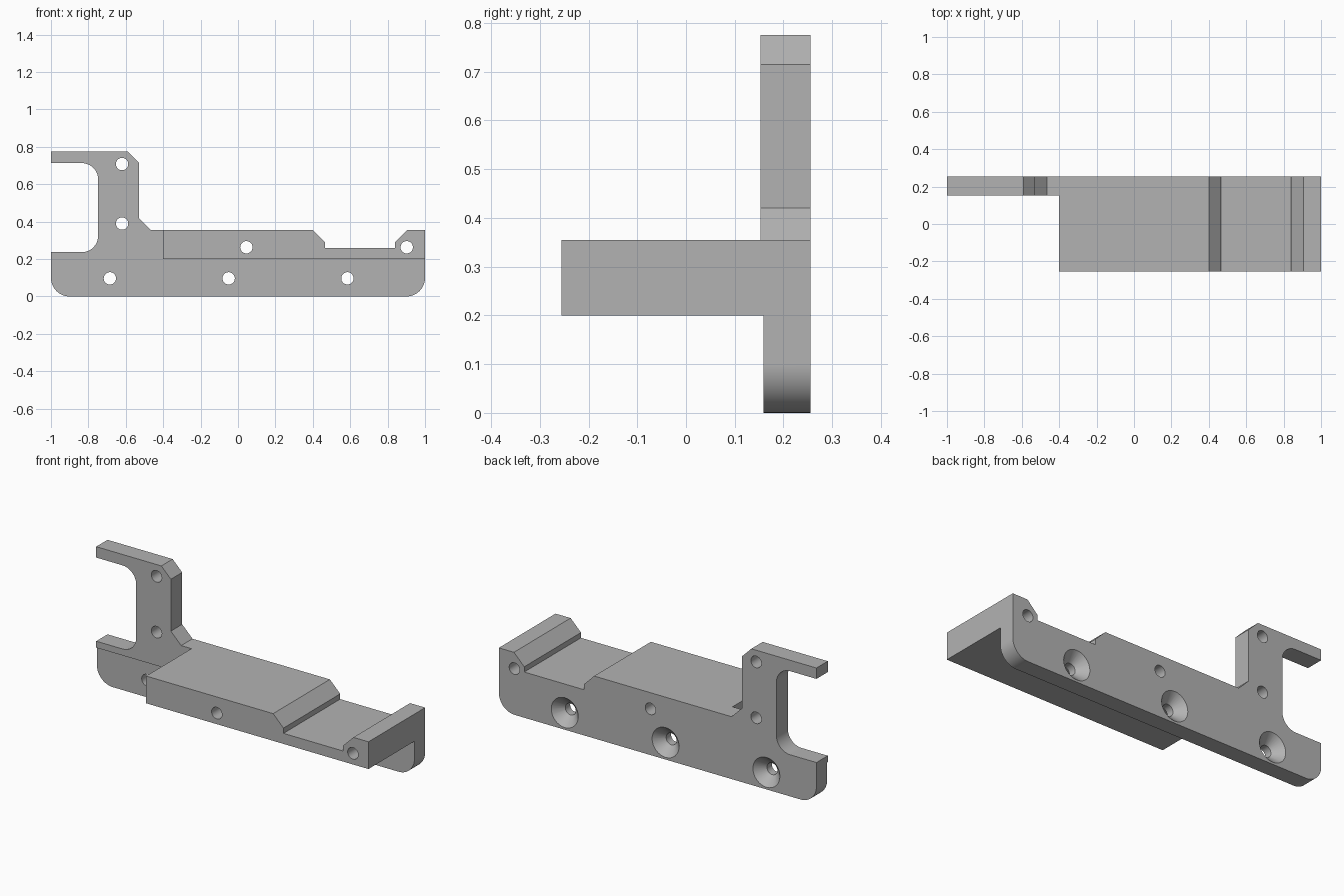
import bpy, bmesh, math
from mathutils import Matrix

if "Cube" in bpy.data.objects:
    bpy.data.objects.remove(bpy.data.objects["Cube"], do_unlink=True)

FRONT, BACK = -0.255, 0.255
HOLE_R = 0.033


def to_object(bm, name):
    bmesh.ops.recalc_face_normals(bm, faces=bm.faces)
    mesh = bpy.data.meshes.new(name)
    bm.to_mesh(mesh)
    bm.free()
    obj = bpy.data.objects.new(name, mesh)
    bpy.context.collection.objects.link(obj)
    return obj


def arc(cx, cz, r, start, end, steps=14):
    angles = [math.radians(start + (end - start) * i / steps) for i in range(steps + 1)]
    return [(cx + r * math.cos(a), cz + r * math.sin(a)) for a in angles]


def extrude_profile(points, name):
    bm = bmesh.new()
    face = bm.faces.new([bm.verts.new((x, FRONT, z)) for x, z in points])
    side = bmesh.ops.extrude_face_region(bm, geom=[face])["geom"]
    verts = [v for v in side if isinstance(v, bmesh.types.BMVert)]
    bmesh.ops.translate(bm, verts=verts, vec=(0, BACK - FRONT, 0))
    return to_object(bm, name)


def box_cutter(low, high):
    bm = bmesh.new()
    bmesh.ops.create_cube(bm, size=1)
    for v in bm.verts:
        v.co = [a + (c + 0.5) * (b - a) for a, b, c in zip(low, high, v.co)]
    return to_object(bm, "box_cutter")


def hole_cutter(x, z, profile, sides=32):
    # Revolve (y, radius) steps around an axis along y
    bm = bmesh.new()
    rings = []
    for y, r in profile:
        rings.append([bm.verts.new((x + r * math.cos(2 * math.pi * i / sides), y,
                                    z + r * math.sin(2 * math.pi * i / sides)))
                      for i in range(sides)])
    for a, b in zip(rings, rings[1:]):
        for i in range(sides):
            j = (i + 1) % sides
            bm.faces.new((a[i], a[j], b[j], b[i]))
    bm.faces.new(rings[0])
    bm.faces.new(rings[-1])
    return to_object(bm, "hole_cutter")


def cut(obj, cutter):
    mod = obj.modifiers.new("cut", 'BOOLEAN')
    mod.operation = 'DIFFERENCE'
    mod.solver = 'EXACT'
    mod.object = cutter
    bpy.context.view_layer.objects.active = obj
    bpy.ops.object.modifier_apply(modifier=mod.name)
    bpy.data.objects.remove(cutter, do_unlink=True)


# Front silhouette, anticlockwise from the lower left corner
outline = (
    arc(-0.9, 0.1, 0.1, 180, 270)
    + arc(0.9, 0.1, 0.1, 270, 360)
    + [(1, 0.355), (0.905, 0.355), (0.84, 0.29), (0.84, 0.26),
       (0.465, 0.26), (0.465, 0.29), (0.4, 0.355), (-0.465, 0.355),
       (-0.53, 0.42), (-0.53, 0.715), (-0.59, 0.775), (-1, 0.775), (-1, 0.713)]
    + arc(-0.835, 0.626, 0.087, 90, 0)
    + arc(-0.835, 0.324, 0.087, 0, -90)
    + [(-1, 0.237)]
)
bracket = extrude_profile(outline, "bracket")

# Clear the space below the shelf and in front of the upright arm
cut(bracket, box_cutter((-1.2, -0.5, -0.2), (1.2, 0.159, 0.2)))
cut(bracket, box_cutter((-1.2, -0.5, 0.1), (-0.4, 0.153, 1)))

# Straight through holes
for x, z in [(-0.62, 0.708), (-0.62, 0.39), (0.045, 0.263), (0.902, 0.263)]:
    cut(bracket, hole_cutter(x, z, [(-0.4, HOLE_R), (0.4, HOLE_R)]))

# Screw holes countersunk from the back
for x in (-0.685, -0.05, 0.585):
    cut(bracket, hole_cutter(x, 0.097, [(0.1, HOLE_R), (0.203, HOLE_R),
                                        (BACK, 0.085), (0.265, 0.095)]))

# Plain grey finish
grey = bpy.data.materials.new("plain_grey")
grey.use_nodes = True
colour = (0.45, 0.45, 0.45, 1)
grey.diffuse_color = colour
grey.node_tree.nodes["Principled BSDF"].inputs["Base Color"].default_value = colour
bracket.data.materials.clear()
bracket.data.materials.append(grey)
for poly in bracket.data.polygons:
    poly.material_index = 0

# Smooth arcs, crisp edges
bpy.ops.object.select_all(action='DESELECT')
bracket.select_set(True)
bpy.context.view_layer.objects.active = bracket
bpy.ops.object.shade_smooth_by_angle(angle=math.radians(30))
weighted = bracket.modifiers.new("flat_faces", 'WEIGHTED_NORMAL')
weighted.keep_sharp = True
